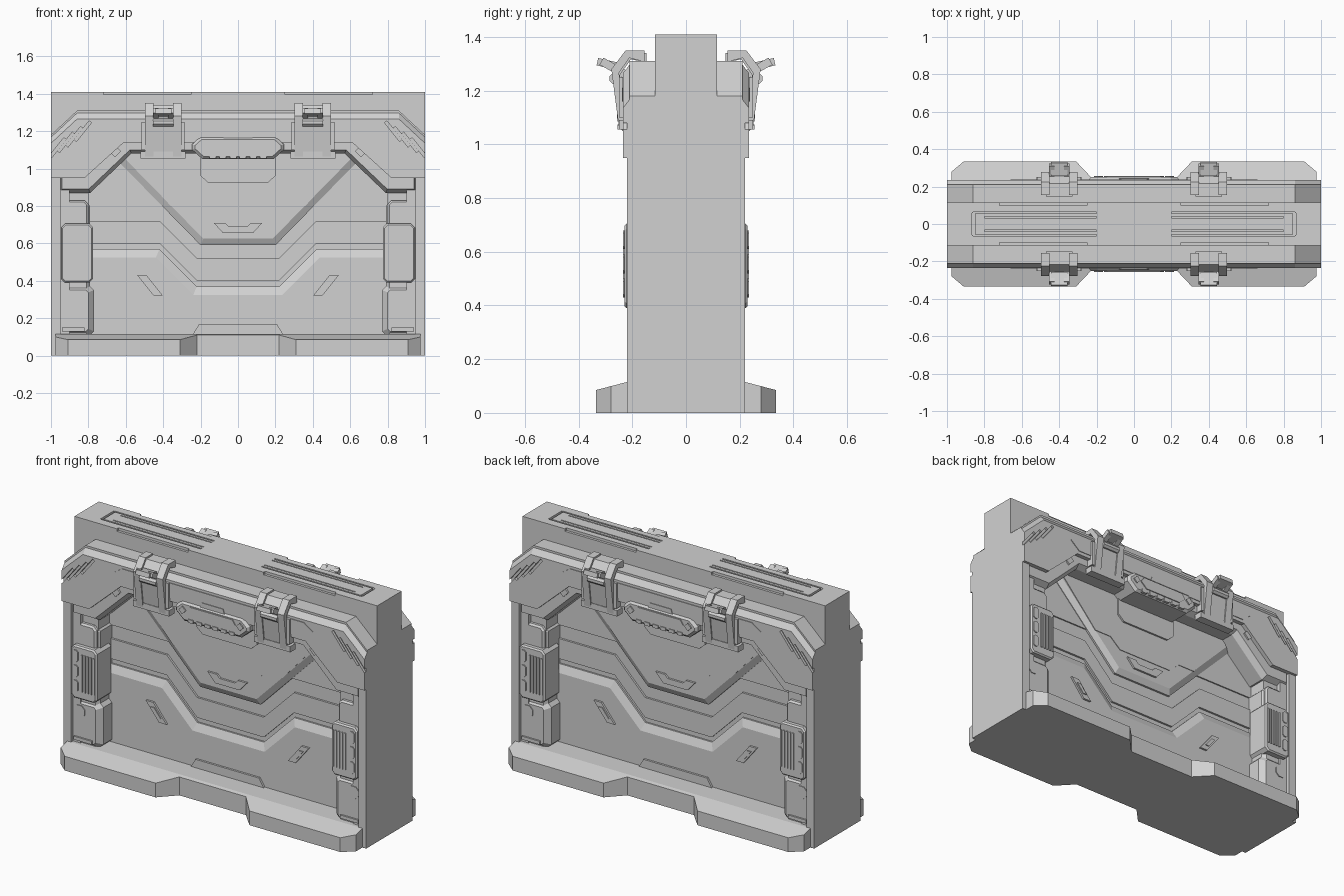
import bpy, bmesh, math
from mathutils import Vector

old = bpy.data.objects.get("Cube")
if old:
    bpy.data.objects.remove(old)

grey = bpy.data.materials.new("plain_grey")
grey.use_nodes = True
GREY = (.64, .64, .64, 1)
grey.diffuse_color = GREY
grey.node_tree.nodes["Principled BSDF"].inputs["Base Color"].default_value = GREY

# Main levels: distances from the centre plane, and heights
WALL, PANEL, PILLAR, BODY, FRAME = .06, .09, .2, .22, .235
EDGE, TOP, RIM, SHOULDER, SHELF = .95, 1.41, 1.31, .95, .115


def place(point, t, axis):
    """Map a profile point and an extrusion distance to 3D; fronts face -y."""
    u, v = point
    return {"x": (t, -u, v), "y": (u, -t, v), "z": (u, v, t)}[axis]


def prism(name, points, back, front, axis="y", mirror="y", slope=0, rise=0, cutters=()):
    """Extrude a profile from back to front; slope and rise chamfer the front."""
    bm = bmesh.new()
    near = [bm.verts.new(place(p, back, axis)) for p in points]
    far = [bm.verts.new(place(p, front - rise, axis)) for p in points]
    bm.faces.new(near)
    cap = bm.faces.new(far)
    for i in range(len(points)):
        bm.faces.new((near[i - 1], near[i], far[i], far[i - 1]))
    bmesh.ops.recalc_face_normals(bm, faces=bm.faces[:])
    if slope:
        bmesh.ops.inset_individual(bm, faces=[cap], thickness=slope, depth=rise, use_even_offset=True)
    mesh = bpy.data.meshes.new(name)
    bm.to_mesh(mesh)
    bm.free()
    mesh.materials.append(grey)
    ob = bpy.data.objects.new(name, mesh)
    bpy.context.collection.objects.link(ob)
    for tool in cutters:
        cut = ob.modifiers.new("cut", "BOOLEAN")
        cut.operation, cut.object, cut.solver = "DIFFERENCE", tool, "EXACT"
    if mirror:
        copy = ob.modifiers.new("mirror", "MIRROR")
        copy.use_axis = ("x" in mirror, "y" in mirror, False)
        copy.use_mirror_merge = False
    return ob


def pair(name, points, back, front, axis="y", bevel=0):
    """A part repeated left, right, front and back."""
    return prism(name, points, back, front, axis, mirror="xy", slope=bevel, rise=bevel)


def cutter(name, points, back, front, axis="z", mirror="xy"):
    ob = prism(name, points, back, front, axis, mirror)
    ob.hide_render = True
    ob.hide_set(True)
    return ob


def rect(left, right, low, high, cut=0):
    """A rectangle, with its corners cut off if wanted."""
    if not cut:
        return [(left, low), (right, low), (right, high), (left, high)]
    return [(left + cut, low), (right - cut, low), (right, low + cut), (right, high - cut),
            (right - cut, high), (left + cut, high), (left, high - cut), (left, low + cut)]


def sym(half):
    """Complete a right-hand outline with its left-hand reflection."""
    return half + [(-x, z) for x, z in reversed(half)]


def valley(z):
    """Half of the stepped line that dips in the middle of the wall."""
    return [(.22, z - .2), (.42, z), (EDGE, z)]


def stroke(x, z, along, width):
    """A slanted bar around a centre."""
    along = Vector(along)
    side = along.orthogonal().normalized() * width
    middle = Vector((x, z))
    return [tuple(middle + along * a + side * s) for a, s in ((1, 1), (-1, 1), (-1, -1), (1, -1))]


def hook(path, width):
    """Thicken a path that turns from level to upright."""
    last = len(path) - 1
    inner = [(u - width * i / last, z - width * (last - i) / last) for i, (u, z) in enumerate(path)]
    return path + inner[::-1]


# Core slab with recessed lines along its top
GROOVE = TOP - .015
grooves = [cutter("top_slot_cutter", rect(.25, .72, .1, .13), GROOVE, TOP + WALL),
           cutter("top_groove_cutter", rect(.2, .86, .055, .065), GROOVE, TOP + WALL),
           cutter("top_end_cutter", rect(.85, .865, -WALL, WALL), GROOVE, TOP + WALL, mirror="x"),
           cutter("top_inner_cutter", rect(.2, .8, .033, .04), GROOVE, TOP + WALL)]
pair("core_top", rect(.001, .115, 1.1, TOP), 0, 1, axis="x").modifiers.clear()
bpy.data.objects.remove(bpy.data.objects["core_top"])
prism("core_top", rect(-1, 1, 1.1, TOP), -.115, .115, mirror="", cutters=grooves)
prism("core_wall", rect(-EDGE, EDGE, 0, 1.15), -WALL, WALL, mirror="")

# Recessed wall panels
prism("lower_panel", sym(valley(.57) + [(EDGE, 0)]), 0, PANEL, slope=.045, rise=.02)
prism("middle_band", sym(valley(.72) + valley(.6)[::-1]), 0, WALL + .012)
seam = [(.18, .74), (.25, .8)]
prism("upper_wall_panel", sym(seam + [(EDGE, .8), (EDGE, 1.1)]), 0, WALL + .008)
prism("v_panel", sym([(.2, .59), (.7, 1.1)]), 0, PANEL, slope=.035, rise=.018)
prism("v_panel_plate", sym(seam + [(.36, .8), (.63, 1.1)]), WALL, PANEL + .004)
prism("foot_panel", sym([(.25, .1), (.21, .165)]), 0, PANEL + .012)

# Small plates on the wall
prism("center_badge", sym([(.08, .655), (.13, .71), (.07, .71), (.05, .69)]), WALL, PANEL + .012)
for name, size, depth in (("side_badge", 1, .012), ("side_badge_inner", .5, .018)):
    slanted = [(.47 + (x + z * .8) * size, .375 + z * size) for x, z in rect(-.025, .025, -.055, .055)]
    pair(name, slanted, WALL, PANEL + depth)

# End slabs with a centre seam
pair("end_slab", rect(.001, BODY, 0, 1.15, cut=.001), EDGE, 1, axis="x")
prism("end_core", rect(-PILLAR, PILLAR, 0, 1.15), .9, .995, axis="x", mirror="x")

# Side pillars
pair("pillar_backing", rect(.8, EDGE, 0, 1.1), 0, .175)
pair("pillar", rect(.79, .96, 0, .83, cut=.03), 0, PILLAR - .01, bevel=.02)
pair("pillar_cap", rect(.8, EDGE, .68, .83, cut=.02), PANEL, PILLAR, bevel=.01)
pair("pillar_foot", rect(.77, EDGE, .1, .38, cut=.03), 0, PILLAR, bevel=.03)
pair("pillar_foot_plate", rect(.87, .94, .27, .34, cut=.02), PANEL, PILLAR + .005)
pair("pillar_foot_bar", rect(.82, .94, .13, .15), PANEL, PILLAR + .01)

# Ribbed grips on the pillars
pair("grip_frame", rect(.775, .945, .39, .705, cut=.02), PANEL, FRAME - .006, bevel=.008)
for i in range(5):
    rib = .785 + i * .02
    pair("grip_rib", rect(rib, rib + .01, .44, .66), PILLAR, FRAME)
for i in range(3):
    low = .43 + i * PANEL
    pair("grip_side_block", rect(.895, .93, low, low + .07, cut=.01), PILLAR, FRAME)

# Upper frame: lower layer, slotted outer plate and inlay
prism("frame_inner", sym([(.57, 1.08), (.79, .87), (.96, .87), (.96, 1.2), (.8, 1.28)]),
      0, PILLAR + .01, slope=.02, rise=.035)
plate = sym([(.61, 1.14), (.82, SHOULDER), (1, SHOULDER), (1, 1.18), (.86, RIM)])
prism("frame_plate", plate, PANEL, PILLAR + .01)
vents = [cutter("vent_cutter", stroke(.83 + i * .045, 1.2 - i * .03, (.04, -.05), .008),
                BODY, 1, axis="y") for i in range(4)]
facing = prism("frame_facing", plate, PILLAR, FRAME, cutters=vents)
for vert in facing.data.vertices:
    if vert.co.y < -BODY and vert.co.z > 1.15:
        vert.co.z -= .045
prism("frame_inlay", sym([(.6, 1.16), (.66, 1.21), (.6, 1.25)]), PILLAR, FRAME + .004)
pair("frame_stud", stroke(.655, 1.09, (.016, -.016), .02), PANEL, BODY)

# Central handle
prism("handle_plate", sym([(.16, .925), (.2, .96), (.2, 1.1)]), 0, PANEL + .015)
prism("handle_block", sym([(.19, 1.05), (.245, 1.1), (.245, 1.13), (.2, 1.17)]), PANEL, .25,
      slope=.015, rise=.015)
prism("handle_inset", sym([(.12, 1.085), (.16, 1.12), (.14, 1.15)]), PILLAR, .256)
prism("handle_tab", sym([(.08, 1.16), (.07, 1.19)]), PILLAR, FRAME + .008)
for i in range(3):
    tooth = .008 + i * .055
    pair("handle_tooth", rect(tooth, tooth + .035, 1.055, 1.075), PILLAR, .255)
pair("handle_stud", stroke(.19, 1.12, (.012, -.012), .016), PILLAR, .257)

# Four clamps hooked over the top edge
CLAMP = .4
bend = [(.155, 1.35), (.225, 1.35), (.278, 1.28), (.25, 1.065)]
sunk = [(u - .008, z - .01) for u, z in bend]
pair("clamp_body", hook(sunk, .035), CLAMP - .07, CLAMP + .07, axis="x")
for side in (-1, 1):
    rail = CLAMP + side * .075
    pair("clamp_rail", hook(bend, .042), rail - .022, rail + .022, axis="x")
    flange = CLAMP + side * .105
    pair("clamp_flange", rect(PILLAR, .25, 1.1, 1.25), flange - .01, flange + .01, axis="x")
    arm = CLAMP + side * .04
    pair("clamp_lever_arm", stroke(.27, 1.285, (.045, .025), .015), arm - .015, arm + .015, axis="x")
pair("clamp_foot", rect(PILLAR, .25, 1.055, 1.09), CLAMP - .12, CLAMP + .12, axis="x")
pair("clamp_lever", stroke(.295, 1.3, (.035, .008), .014), CLAMP - .045, CLAMP + .045, axis="x")
pair("clamp_pin", rect(.24, .285, 1.225, 1.265, cut=.012), CLAMP - .055, CLAMP + .055, axis="x")

# Base with widened feet, its shelf sloping down outwards
foot = [(0, 0), (0, .24), (.22, .24), (.31, .335), (.91, .335), (.975, .28), (.975, 0)]
rim = [(x, max(y, BODY)) for x, y in foot]
pair("base_plinth", foot, 0, .08, axis="z")
pair("base_floor", rect(0, .975, 0, BODY), 0, SHELF, axis="z")
shelf = pair("base_shelf", rim, .08, SHELF, axis="z")
for vert in shelf.data.vertices:
    if vert.co.z > PANEL:
        vert.co.z -= max(0, abs(vert.co.y) - BODY) * .26
